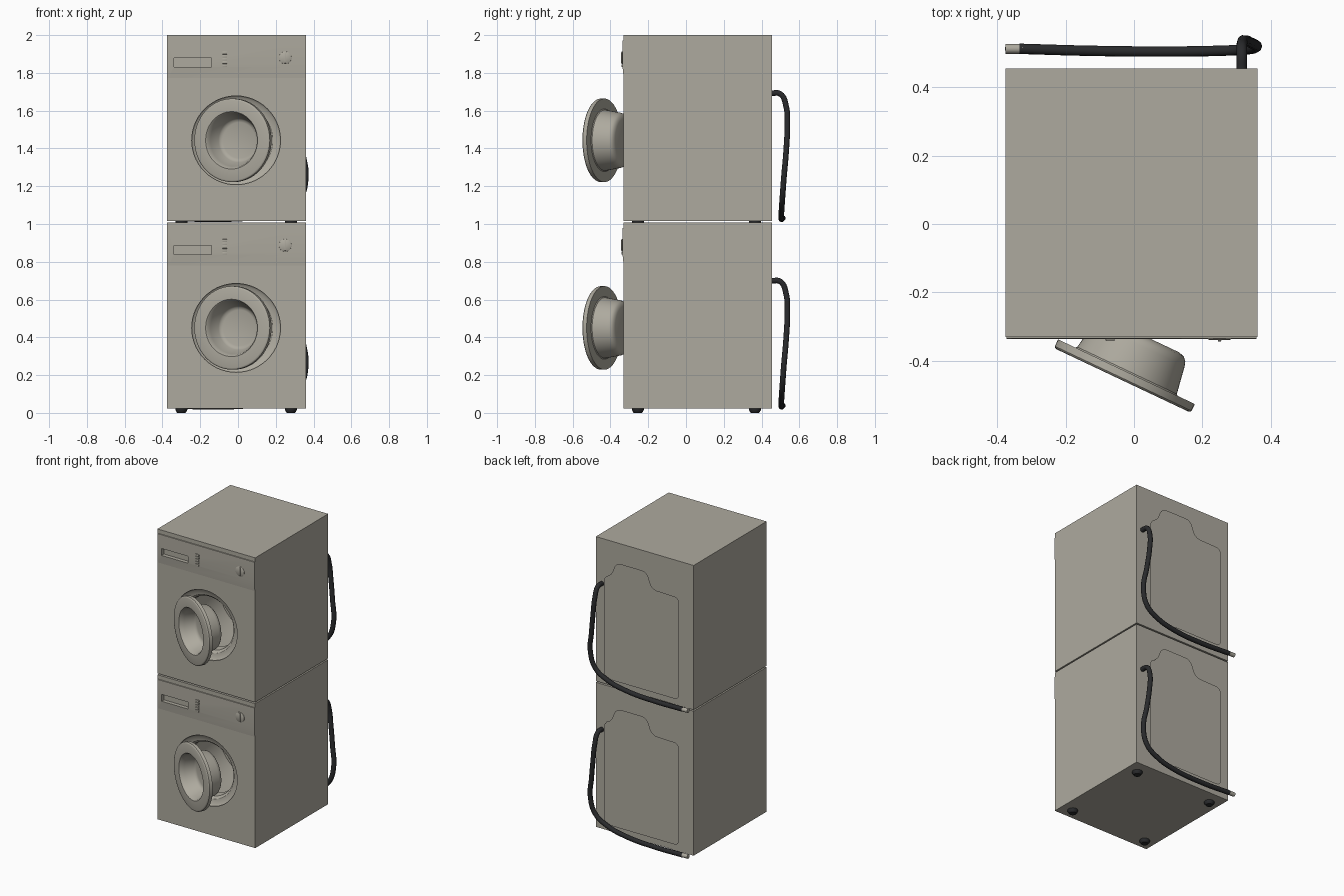
import bpy, bmesh, math
from mathutils import Matrix

if "Cube" in bpy.data.objects:
    bpy.data.objects.remove(bpy.data.objects["Cube"])

STEP = 0.993          # height of one machine in the stack
FRONT, BACK = -0.33, 0.455
LEFT, RIGHT = -0.376, 0.361


def material(name, rgb):
    m = bpy.data.materials.new(name)
    m.diffuse_color = (*rgb, 1)
    m.use_nodes = True
    m.node_tree.nodes["Principled BSDF"].inputs["Base Color"].default_value = m.diffuse_color
    return m


casing = material("warm grey enamel", (0.42, 0.40, 0.343))
rubber = material("black rubber", (0.022, 0.023, 0.025))
parts = []


def smooth(ob, angle=35):
    bpy.ops.object.select_all(action='DESELECT')
    ob.select_set(True)
    bpy.context.view_layer.objects.active = ob
    bpy.ops.object.shade_smooth_by_angle(angle=math.radians(angle))


def make(name, bm, mat=casing, loc=(0, 0, 0), turn=0.0, keep=True):
    bmesh.ops.recalc_face_normals(bm, faces=bm.faces)
    me = bpy.data.meshes.new(name)
    bm.to_mesh(me)
    bm.free()
    ob = bpy.data.objects.new(name, me)
    bpy.context.collection.objects.link(ob)
    me.transform(Matrix.Translation(loc) @ Matrix.Rotation(turn, 4, 'Z'))
    me.materials.append(mat)
    if keep:
        parts.append(ob)
    return ob


def box(name, x, y, z, mat=casing, bevel=0.0, keep=True):
    bm = bmesh.new()
    bmesh.ops.create_cube(bm, size=1)
    for v in bm.verts:
        v.co = [a + (b - a) * (c + 0.5) for (a, b), c in zip((x, y, z), v.co)]
    if bevel:
        bmesh.ops.bevel(bm, geom=bm.edges[:], offset=bevel, segments=2,
                        affect='EDGES', profile=0.5)
    return make(name, bm, mat, keep=keep)


def lathe(name, profile, loc, mat=casing, axis='Y', turn=0.0, steps=56, keep=True):
    """Spin (radius, distance) points round the Y or Z axis."""
    bm = bmesh.new()
    vs = [bm.verts.new((r, t, 0) if axis == 'Y' else (r, 0, t)) for r, t in profile]
    es = [bm.edges.new(p) for p in zip(vs, vs[1:])]
    bmesh.ops.spin(bm, geom=vs + es, cent=(0, 0, 0),
                   axis=(0, 1, 0) if axis == 'Y' else (0, 0, 1),
                   angle=math.tau, steps=steps)
    bmesh.ops.remove_doubles(bm, verts=bm.verts, dist=1e-5)
    return make(name, bm, mat, loc, turn, keep)


def cut(ob, cutter):
    bpy.context.view_layer.objects.active = ob
    m = ob.modifiers.new("cut", 'BOOLEAN')
    m.operation, m.solver, m.object = 'DIFFERENCE', 'EXACT', cutter
    bpy.ops.object.modifier_apply(modifier=m.name)


# Cabinet and raised control panel
cabinet = box("cabinet", (LEFT, RIGHT), (FRONT, BACK), (0.023, 1.007))
bm = bmesh.new()
side = [(FRONT + 0.004, 0.98), (FRONT - 0.005, 0.978), (FRONT - 0.006, 0.84), (FRONT + 0.001, 0.77)]
f = bm.faces.new([bm.verts.new((LEFT + 0.003, y, z)) for y, z in side])
ext = bmesh.ops.extrude_face_region(bm, geom=[f])
bmesh.ops.translate(bm, vec=(RIGHT - LEFT - 0.006, 0, 0),
                    verts=[g for g in ext["geom"] if isinstance(g, bmesh.types.BMVert)])
panel = make("control_panel", bm)

# Door opening with drum, and detergent drawer recess
drum_cut = lathe("drum_cutter", [(0, -0.02), (0.235, -0.02), (0.235, 0.008), (0.225, 0.018),
                 (0.195, 0.024), (0.18, 0.04), (0.175, 0.09), (0.245, 0.10),
                 (0.25, 0.12), (0.25, 0.50), (0, 0.50)], (-0.01, FRONT, 0.45), keep=False)
drawer_cut = box("drawer_cutter", (-0.34, -0.14), (-0.36, -0.31), (0.838, 0.885), keep=False)
cut(cabinet, drum_cut)
cut(cabinet, drawer_cut)
cut(panel, drawer_cut)
for c in (drum_cut, drawer_cut):
    bpy.data.objects.remove(c)

# Buttons and dial
for i in range(5):
    z = 0.838 + i * 0.0168
    box("button", (-0.083, -0.057), (-0.342, -0.33), (z, z + 0.0145), bevel=0.002)
lathe("dial", [(0, 0), (0.034, 0), (0.033, -0.003), (0.030, -0.005), (0, -0.005)],
      (0.25, -0.334, 0.887), steps=32)
box("dial_grip", (0.245, 0.255), (-0.343, -0.336), (0.858, 0.916), bevel=0.002)

# Open porthole door: rim with hollow bowl, swung on its left side
lathe("door", [(0, 0.098), (0.095, 0.098), (0.108, 0.094), (0.116, 0.084), (0.138, 0.03),
      (0.146, 0.006), (0.152, 0), (0.212, 0), (0.218, 0.002), (0.221, 0.006), (0.221, 0.028),
      (0.166, 0.028), (0.161, 0.032), (0.147, 0.115), (0.142, 0.13), (0.132, 0.14),
      (0.115, 0.145), (0, 0.145)], (-0.034, -0.457, 0.45), turn=math.radians(-25.3))

# Pressed back panel with an offset tab on top
outline = [(-0.29, 0.08), (0.277, 0.08), (0.277, 0.775), (0.225, 0.785), (0.185, 0.888),
           (-0.045, 0.888), (-0.085, 0.78), (-0.29, 0.775)]
bm = bmesh.new()
f = bm.faces.new([bm.verts.new((x, BACK - 0.001, z)) for x, z in reversed(outline)])
bmesh.ops.bevel(bm, geom=bm.verts[:], offset=0.036, offset_type='OFFSET', segments=4,
                affect='VERTICES', profile=0.5)
bm.normal_update()
f = bm.faces[:][0]
bmesh.ops.inset_region(bm, faces=[f], thickness=0.03, use_even_offset=True)
f = max(bm.faces, key=lambda p: len(p.verts))
for v in f.verts:
    v.co.y = BACK + 0.033
back = make("back_panel", bm)
if max(back.data.polygons, key=lambda p: p.area).normal.y < 0:
    back.data.flip_normals()

# Drain hose with end fitting
path = [(0.315, 0.45, 0.70), (0.315, 0.50, 0.695), (0.316, 0.53, 0.63), (0.325, 0.536, 0.52),
        (0.341, 0.53, 0.39), (0.358, 0.518, 0.25), (0.325, 0.51, 0.14), (0.24, 0.506, 0.082),
        (0.10, 0.504, 0.046), (-0.12, 0.506, 0.033), (-0.335, 0.512, 0.038)]


def tube(name, pts, radius, mat):
    cu = bpy.data.curves.new(name, 'CURVE')
    cu.dimensions, cu.bevel_depth, cu.bevel_resolution = '3D', radius, 3
    cu.resolution_u, cu.use_fill_caps = 8, True
    sp = cu.splines.new('BEZIER')
    sp.bezier_points.add(len(pts) - 1)
    for b, p in zip(sp.bezier_points, pts):
        b.co = p
        b.handle_left_type = b.handle_right_type = 'AUTO'
    ob = bpy.data.objects.new(name, cu)
    bpy.context.collection.objects.link(ob)
    cu.materials.append(mat)
    bpy.ops.object.select_all(action='DESELECT')
    ob.select_set(True)
    bpy.context.view_layer.objects.active = ob
    bpy.ops.object.convert(target='MESH')
    parts.append(bpy.context.view_layer.objects.active)


tube("drain_hose", path, 0.0155, rubber)
tube("hose_fitting", [(-0.325, 0.512, 0.038), (-0.376, 0.512, 0.039)], 0.0145, casing)

# Feet
for x in (-0.3, 0.28):
    for y in (-0.255, 0.365):
        lathe("foot", [(0, 0), (0.022, 0), (0.025, 0.004), (0.032, 0.016), (0.032, 0.026), (0, 0.026)],
              (x, y, 0), rubber, axis='Z', steps=20)

# Shade, then stack a second identical machine on top
for ob in list(parts):
    smooth(ob, 50 if "hose" in ob.name else 35)
    twin = ob.copy()
    twin.name = "upper_" + ob.name
    twin.location.z += STEP
    bpy.context.collection.objects.link(twin)
    ob.name = "lower_" + ob.name
